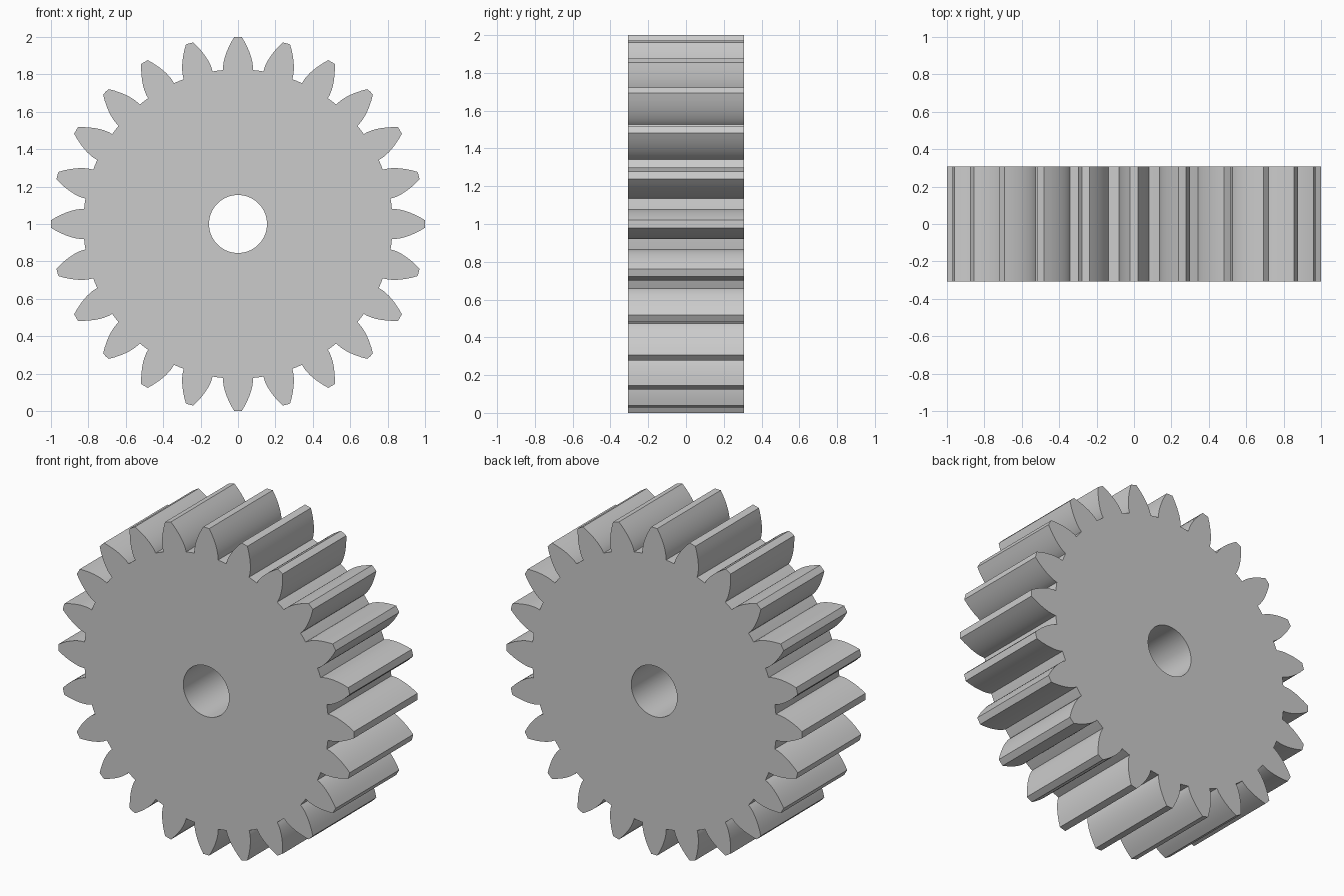
import bpy, bmesh
from math import acos, cos, sin, tan, pi, radians

if "Cube" in bpy.data.objects:
    bpy.data.objects.remove(bpy.data.objects["Cube"])

TEETH = 24
MODULE = 2.0 / (TEETH + 2)          # outer radius is 1
R_TIP = 1.0
R_PITCH = MODULE * TEETH / 2
R_ROOT = R_PITCH - 1.25 * MODULE
PRESSURE = radians(25)
R_BASE = R_PITCH * cos(PRESSURE)
R_BORE = 0.155
HALF_THICK = 0.307
STEPS = 8                           # segments per involute flank


def inv(a):
    return tan(a) - a


# One tooth flank as (half angle, radius), root to tip
half_base = pi / (2 * TEETH) + inv(PRESSURE)
flank = [(half_base + 0.001, R_ROOT)]
for i in range(STEPS + 1):
    r = R_BASE + (R_TIP - R_BASE) * (i / STEPS) ** 1.5
    flank.append((half_base - inv(acos(min(1.0, R_BASE / r))), r))

# Full outline: mirrored flanks around the wheel, with points along tip and root arcs
tooth = [(-a, r) for a, r in flank] + [(0, R_TIP)] + list(reversed(flank))
tooth.append((pi / TEETH, R_ROOT))
outline = [(k * 2 * pi / TEETH + a, r) for k in range(TEETH) for a, r in tooth]

# Outer and bore rings on front and back faces
bm = bmesh.new()


def ring(points, y):
    return [bm.verts.new((r * sin(a), y, 1 + r * cos(a))) for a, r in points]


bore = [(a, R_BORE) for a, _ in outline]
loops = [ring(outline, -HALF_THICK), ring(outline, HALF_THICK),
         ring(bore, HALF_THICK), ring(bore, -HALF_THICK)]
n = len(outline)
for s in range(4):
    a, b = loops[s], loops[(s + 1) % 4]
    for i in range(n):
        j = (i + 1) % n
        bm.faces.new((a[i], a[j], b[j], b[i]))
bmesh.ops.recalc_face_normals(bm, faces=bm.faces)

mesh = bpy.data.meshes.new("spur_gear")
bm.to_mesh(mesh)
bm.free()
gear = bpy.data.objects.new("spur_gear", mesh)
bpy.context.collection.objects.link(gear)

# Smooth flanks, sharp edges
bpy.context.view_layer.objects.active = gear
gear.select_set(True)
bpy.ops.object.shade_smooth_by_angle(angle=radians(30))
